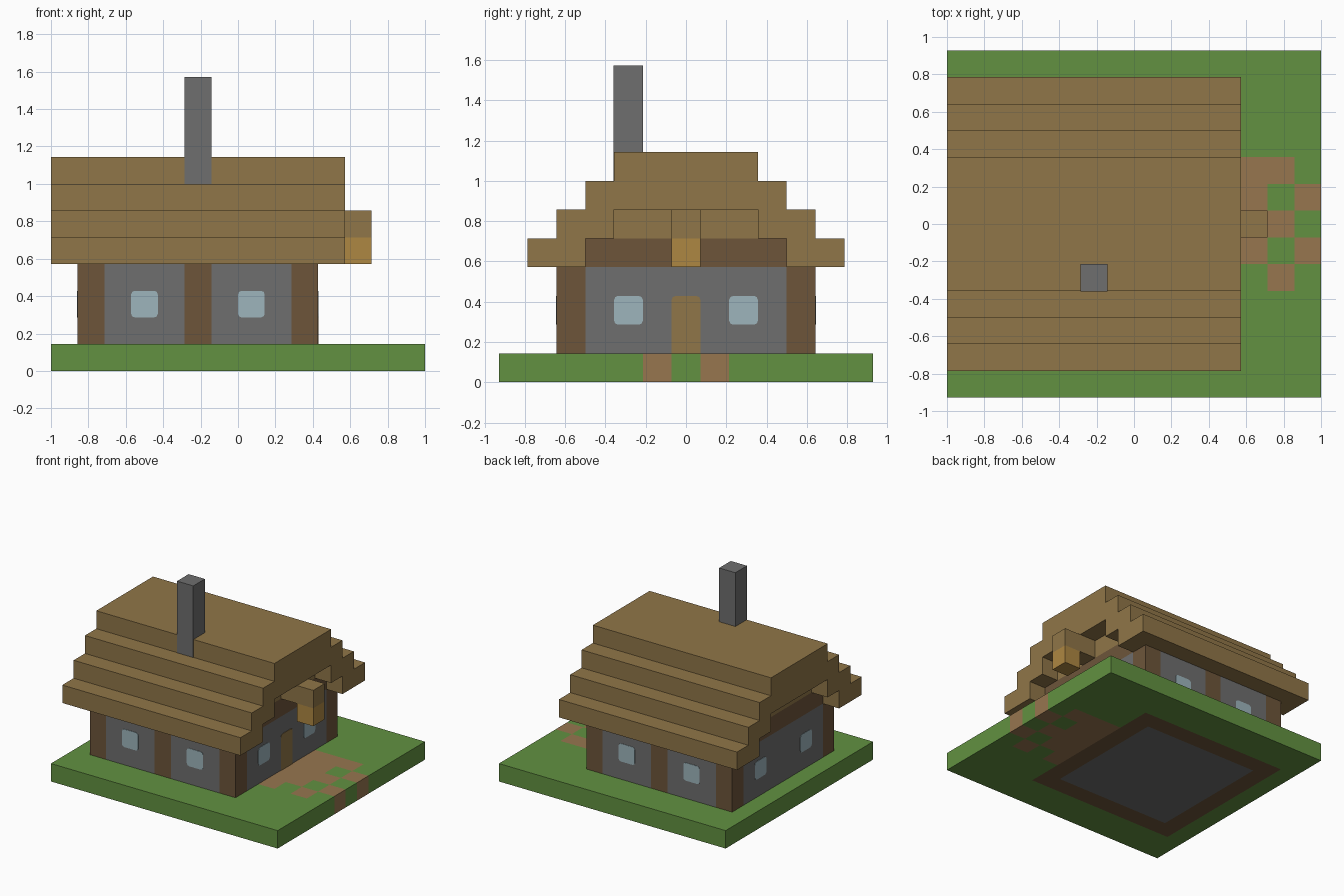
import bpy
import bmesh

old = bpy.data.objects.get("Cube")
if old:
    bpy.data.objects.remove(old, do_unlink=True)

U = 1 / 7        # one block
EPS = 0.003      # thickness of painted plates


def material(name, *rgb):
    linear = [((c / 255 + 0.055) / 1.055) ** 2.4 for c in rgb] + [1]
    mat = bpy.data.materials.new(name)
    mat.use_nodes = True
    mat.diffuse_color = linear
    bsdf = next(n for n in mat.node_tree.nodes if n.type == "BSDF_PRINCIPLED")
    bsdf.inputs["Base Color"].default_value = linear
    return mat


GRASS = material("grass green", 98, 145, 65)
PATH = material("path clay", 151, 118, 79)
TIMBER = material("dark timber", 109, 85, 58)
STONE = material("stone grey", 110, 110, 110)
THATCH = material("thatch brown", 144, 118, 72)
GLASS = material("window blue", 157, 181, 188)
GLOW = material("lantern amber", 174, 135, 66)


def finish(name, bm, *mats):
    bmesh.ops.recalc_face_normals(bm, faces=bm.faces)
    mesh = bpy.data.meshes.new(name)
    bm.to_mesh(mesh)
    bm.free()
    for mat in mats:
        mesh.materials.append(mat)
    obj = bpy.data.objects.new(name, mesh)
    bpy.context.collection.objects.link(obj)
    return obj


def block_bm(lo, hi):
    """Box between two corners, measured in blocks from the centre."""
    bm = bmesh.new()
    bmesh.ops.create_cube(bm, size=1)
    for v in bm.verts:
        v.co = [(a if c < 0 else b) * U for c, a, b in zip(v.co, lo, hi)]
    return bm


def block(name, lo, hi, mat):
    return finish(name, block_bm(lo, hi), mat)


def painted_block(name, lo, hi, mats, rule):
    """Box cut along every block line; rule picks a material per block."""
    bm = block_bm(lo, hi)
    for axis in range(3):
        normal = [float(axis == k) for k in range(3)]
        for step in range(1, round(hi[axis] - lo[axis])):
            point = [n * (lo[axis] + step) * U for n in normal]
            bmesh.ops.bisect_plane(bm, geom=bm.verts[:] + bm.edges[:] + bm.faces[:],
                                   plane_co=point, plane_no=normal)
    bm.normal_update()
    for face in bm.faces:
        inside = face.calc_center_median() / U - face.normal * 0.5
        face.material_index = mats.index(rule(*[round(c * 2) / 2 for c in inside]))
    return finish(name, bm, *mats)


# Ground slab with a scattered path and the house footing
PATH_ROWS = {3.5: (-2, -1, 0, 1, 2), 4.5: (-1, 0, 1, 2),
             5.5: (-2, 0, 2), 6.5: (-1, 1)}


def ground_rule(x, y, z):
    reach = max(abs(x + 1.5), abs(y))
    if reach < 3.6:
        return STONE
    if reach < 4.6:
        return TIMBER
    return PATH if y in PATH_ROWS.get(x, ()) else GRASS


painted_block("ground", (-7, -6.5, 0), (7, 6.5, 1), [GRASS, PATH, TIMBER, STONE], ground_rule)


# Stone walls with timber posts at the corners and mid front and back
def wall_rule(x, y, z):
    corner = abs(x + 1.5) > 3.6 and abs(y) > 3.6
    middle = abs(y) > 3.6 and abs(x + 1.5) < 0.6
    return TIMBER if corner or middle else STONE


painted_block("walls", (-6, -4.5, 1), (3, 4.5, 4), [STONE, TIMBER], wall_rule)


# Windows and door as thin plates with softened corners
def plate(name, lo, hi, axis, mat, radius, top_only=False):
    bm = block_bm(lo, hi)
    edges = []
    for e in bm.edges:
        d = e.verts[0].co - e.verts[1].co
        along = max(range(3), key=lambda k: abs(d[k])) == axis
        if along and (not top_only or e.verts[0].co.z > hi[2] * U - EPS):
            edges.append(e)
    bmesh.ops.bevel(bm, geom=edges, offset=radius, segments=2,
                    profile=0.5, affect="EDGES")
    return finish(name, bm, mat)


T = EPS / U
for side, label in ((-1, "front"), (1, "back")):
    for x in (-4, 0):
        y = side * 4.5
        plate(label + "_window", (x, y - T, 2), (x + 1, y + T, 3), 1, GLASS, 0.02)
for wall_x, label in ((3, "left"), (-6, "right")):
    for y in (-2.5, 1.5):
        plate(label + "_window", (wall_x - T, y, 2), (wall_x + T, y + 1, 3), 0, GLASS, 0.02)
plate("door", (3 - T, -0.5, 1), (3 + T, 0.5, 3), 0, THATCH, 0.02, True)

# Stepped roof: half profile mirrored, then extruded along x
half = []
for step in range(4):
    half += [(5.5 - step, 4 + step), (5.5 - step, 5 + step)]
inner = [(2.5, 6), (2.5, 5), (3.5, 5), (3.5, 4)]
right = inner + half
outline = right + [(-y, z) for y, z in reversed(right)]
bm = bmesh.new()
end = bm.faces.new([bm.verts.new((-7 * U, y * U, z * U)) for y, z in outline])
extruded = bmesh.ops.extrude_face_region(bm, geom=[end], use_keep_orig=True)
moved = [g for g in extruded["geom"] if isinstance(g, bmesh.types.BMVert)]
bmesh.ops.translate(bm, verts=moved, vec=(11 * U, 0, 0))
finish("roof", bm, THATCH)

# Gable infill under the overhang
block("lower_gable", (-6, -3.5, 4), (3, 3.5, 5), TIMBER)
block("upper_gable", (-6, -2.5, 5), (3, 2.5, 6), THATCH)

# Beam carrying the hanging lantern over the door
block("lantern_beam", (3, -0.5, 5), (5, 0.5, 6), THATCH)
block("lantern", (4, -0.5, 4), (5, 0.5, 5), GLOW)

# Chimney, set just proud of the top roof step
block("chimney", (-2, -2.5 - T, 7), (-1, -1.5, 11), STONE)
